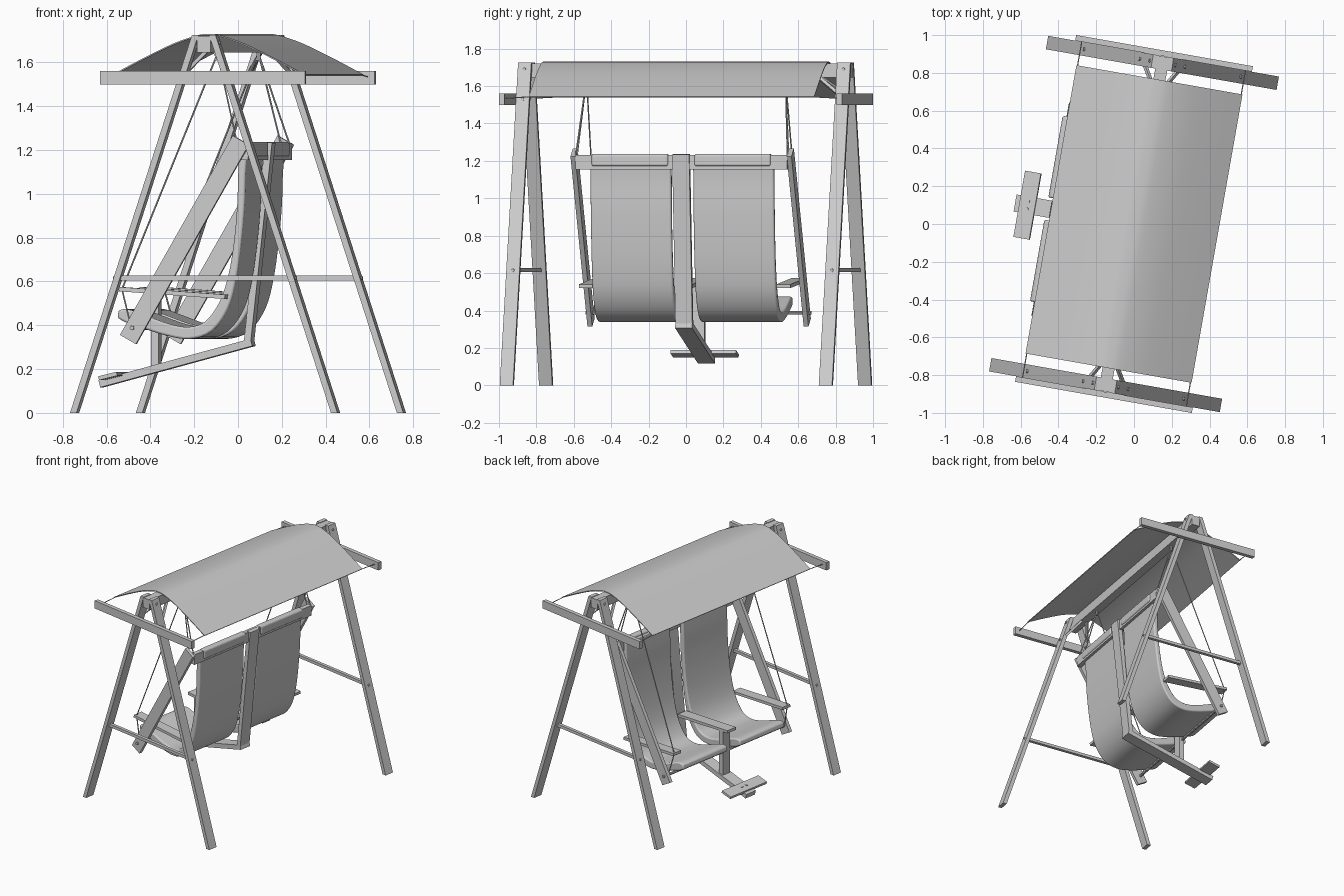
import bpy, bmesh, math
from mathutils import Vector

cube = bpy.data.objects.get("Cube")
if cube:
    bpy.data.objects.remove(cube)

TURN = math.radians(-10)  # the whole swing stands slightly turned

grey = bpy.data.materials.new("plain_grey")
grey.use_nodes = True
shade = (0.6, 0.6, 0.6, 1)
grey.diffuse_color = shade
grey.node_tree.nodes["Principled BSDF"].inputs["Base Color"].default_value = shade


def finish(name, bm, smooth=False, bevel=0):
    bmesh.ops.recalc_face_normals(bm, faces=bm.faces)
    mesh = bpy.data.meshes.new(name)
    bm.to_mesh(mesh)
    bm.free()
    mesh.materials.append(grey)
    ob = bpy.data.objects.new(name, mesh)
    bpy.context.collection.objects.link(ob)
    ob.rotation_euler.z = TURN
    if bevel:
        mod = ob.modifiers.new("soft_edges", "BEVEL")
        mod.width, mod.segments = bevel, 3
        mod.limit_method, mod.angle_limit = "ANGLE", math.radians(50)
    if smooth:
        bpy.ops.object.select_all(action="DESELECT")
        ob.select_set(True)
        bpy.context.view_layer.objects.active = ob
        bpy.ops.object.shade_smooth_by_angle(angle=math.radians(40))
    return ob


def slab(name, outline, v0, v1, **kw):
    """Side outline (across, height) extruded along the ridge direction."""
    bm = bmesh.new()
    face = bm.faces.new([bm.verts.new((u, v0, z)) for u, z in outline])
    ext = bmesh.ops.extrude_face_region(bm, geom=[face])["geom"]
    verts = [g for g in ext if isinstance(g, bmesh.types.BMVert)]
    bmesh.ops.translate(bm, verts=verts, vec=(0, v1 - v0, 0))
    return finish(name, bm, **kw)


def box(name, u0, u1, v0, v1, z0, z1):
    return slab(name, [(u0, z0), (u1, z0), (u1, z1), (u0, z1)], v0, v1)


def stroke(path, widths):
    """Closed outline around a side path with a width at each point."""
    pts = [Vector(p) for p in path]
    left, right = [], []
    for i, p in enumerate(pts):
        d = (pts[min(i + 1, len(pts) - 1)] - pts[max(i - 1, 0)]).normalized()
        n = Vector((-d.y, d.x)) * widths[i] / 2
        left.append(tuple(p + n))
        right.append(tuple(p - n))
    return left + right[::-1]


def plank(name, a, b, width, v0, v1):
    return slab(name, stroke([a, b], [width, width]), v0, v1)


def rod(name, a, b, radius, sides=8):
    a, b = Vector(a), Vector(b)
    bm = bmesh.new()
    bmesh.ops.create_cone(bm, cap_ends=True, segments=sides, radius1=radius,
                          radius2=radius, depth=(b - a).length)
    bm.transform((b - a).to_track_quat("Z", "Y").to_matrix().to_4x4())
    bmesh.ops.translate(bm, verts=bm.verts, vec=(a + b) / 2)
    return finish(name, bm, smooth=True)


def smooth_path(pts, steps=4):
    """Catmull-Rom refinement of tuples."""
    p = [Vector(q) for q in pts]
    p = [2 * p[0] - p[1]] + p + [2 * p[-1] - p[-2]]
    out = []
    for i in range(1, len(p) - 2):
        for k in range(steps):
            t = k / steps
            a, b, c, d = p[i - 1:i + 3]
            out.append(0.5 * (2 * b + (c - a) * t + (2 * a - 5 * b + 4 * c - d) * t * t
                              + (3 * b - a - 3 * c + d) * t ** 3))
    return out + [p[-2]]


# Frame: A-shaped ends, braces and crossbars
for s, end in ((-1, "front"), (1, "back")):
    v = s * 0.866
    for m, side in ((-1, "right"), (1, "left")):
        leg = [(m * u, z) for u, z in ((0.59, 0), (0.62, 0), (0.055, 1.725), (0.025, 1.725))]
        slab(f"{end}_{side}_leg", leg, v - 0.036, v + 0.036)
        rod(f"{end}_{side}_corner_tie", (m * 0.44, s * 0.772, 1.542), (m * 0.44, s * 0.91, 1.535), 0.003)
        rod(f"{end}_{side}_ridge_brace", (m * 0.09, s * 0.84, 1.56), (m * 0.02, s * 0.72, 1.65), 0.012, 4)
        for z, tag in ((0.615, "brace"), (1.53, "crossbar"), (1.69, "ridge")):
            u = m * (0.605 - 0.565 * z / 1.725)
            rod(f"{end}_{side}_{tag}_bolt", (u - 0.022, v, z), (u + 0.022, v, z), 0.009)
    box(f"{end}_brace", -0.4, 0.4, v - 0.012, v + 0.012, 0.605, 0.627)
    outer = sorted((s * 0.902, s * 0.932))
    box(f"{end}_crossbar", -0.475, 0.475, *outer, 1.5, 1.56)

box("ridge_beam", -0.032, 0.032, -0.9, 0.9, 1.645, 1.72)

# Canopy sheet draped over the ridge
half = smooth_path([(0.0, 1.727), (0.05, 1.722), (0.16, 1.685), (0.3, 1.618), (0.445, 1.542)], 3)
drape = [(-p.x, p.y) for p in half[:0:-1]] + [tuple(p) for p in half]
slab("canopy", stroke(drape, [0.006] * len(drape)), -0.775, 0.775, smooth=True)

# Seats: (across, height, thickness) down the back and out to the front lip
line = smooth_path([(0.115, 1.22, 0.04), (0.105, 1.1, 0.035), (0.1, 0.95, 0.035),
                    (0.085, 0.78, 0.035), (0.06, 0.62, 0.04), (0.02, 0.49, 0.05),
                    (-0.05, 0.395, 0.055), (-0.14, 0.365, 0.055), (-0.24, 0.38, 0.055),
                    (-0.36, 0.42, 0.06), (-0.43, 0.444, 0.06), (-0.47, 0.452, 0.035)])
seat_outline = stroke([(p.x, p.y) for p in line], [p.z for p in line])
for s, side in ((-1, "right"), (1, "left")):
    v0, v1 = sorted((s * 0.06, s * 0.498))
    slab(f"{side}_seat", seat_outline, v0, v1, smooth=True, bevel=0.014)
    wrap = box(f"{side}_rail_wrap", 0.105, 0.155, v0 + 0.01, v1 - 0.01, 1.17, 1.238)
    mod = wrap.modifiers.new("round", "BEVEL")
    mod.width, mod.segments = 0.014, 3

# Swing frame: top rail, centre post, side boards, armrests and ropes
box("top_rail", 0.112, 0.148, -0.575, 0.575, 1.155, 1.232)
plank("centre_post", (0.05, 0.315), (0.15, 1.235), 0.032, -0.046, 0.046)
rod("front_rod", (-0.385, -0.612, 0.388), (-0.385, 0.612, 0.388), 0.01)
for s, side in ((-1, "right"), (1, "left")):
    b0, b1 = sorted((s * 0.574, s * 0.6))
    plank(f"{side}_side_board", (-0.405, 0.335), (0.118, 1.245), 0.085, b0, b1)
    a0, a1 = sorted((s * 0.498, s * 0.574))
    plank(f"{side}_armrest", (-0.45, 0.565), (0.04, 0.53), 0.02, a0, a1)
    top = (0, s * 0.54, 1.64)
    grip = (-0.44, s * 0.555, 0.565)
    rod(f"{side}_front_rope", top, grip, 0.004, 6)
    rod(f"{side}_lower_rope", grip, (-0.395, s * 0.57, 0.39), 0.004, 6)
    for u in (0.1, 0.14):
        rod(f"{side}_back_rope", top, (u, s * 0.575, 1.22), 0.004, 6)
    rod(f"{side}_rope_hook", (0, s * 0.54, 1.61), (0, s * 0.54, 1.65), 0.01)

plank("centre_armrest", (-0.45, 0.565), (0.04, 0.53), 0.02, -0.042, 0.042)
plank("armrest_post", (-0.38, 0.21), (-0.38, 0.555), 0.036, -0.036, 0.036)

# Footrest on its sloping arm
plank("footrest_arm", (0.07, 0.322), (-0.635, 0.133), 0.034, -0.046, 0.046)
plank("footrest_board", (-0.615, 0.158), (-0.53, 0.179), 0.018, -0.178, 0.178)
for v in (-0.022, 0.022):
    rod("footrest_bolt", (-0.57, v, 0.165), (-0.573, v, 0.182), 0.009)
